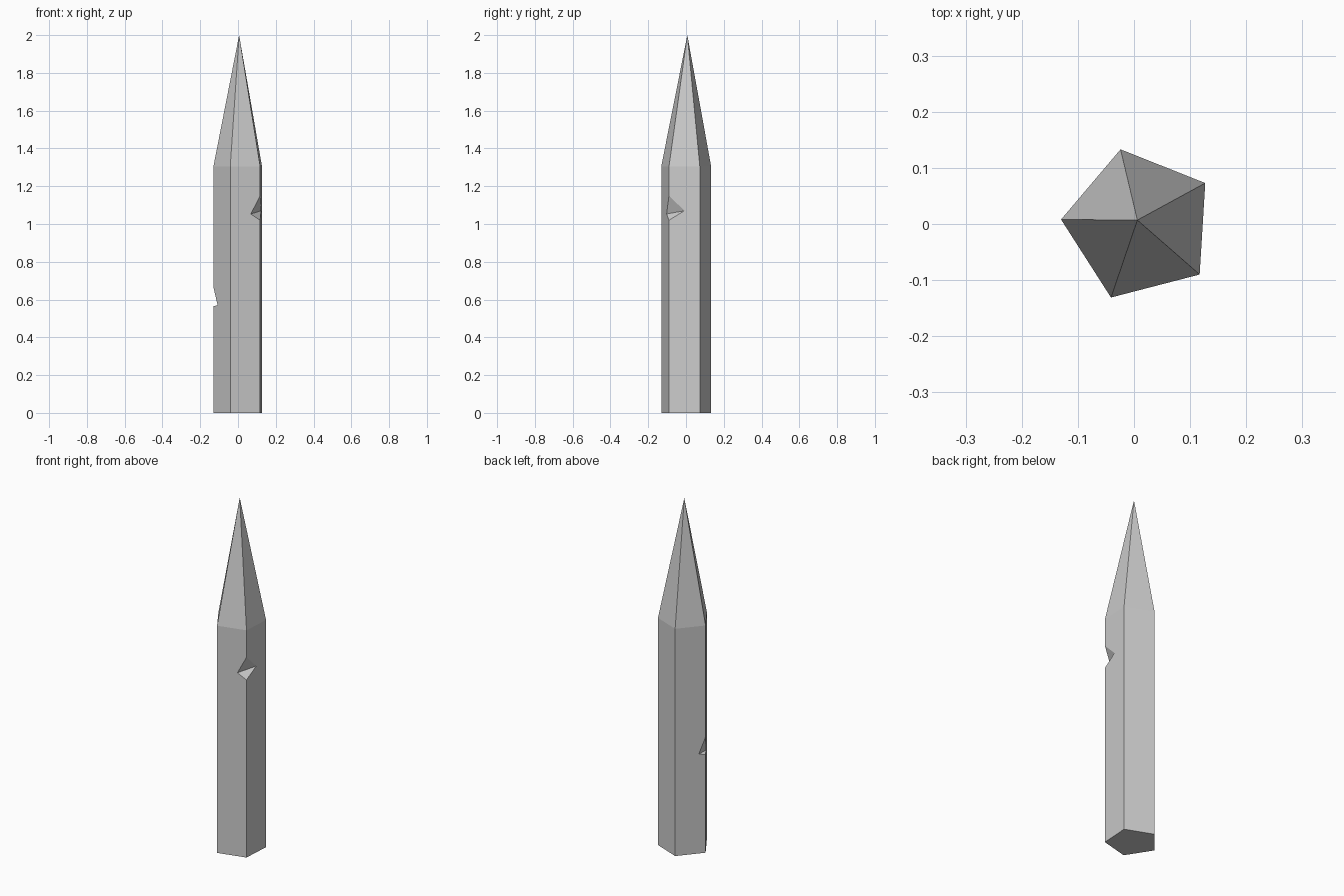
import bpy
import bmesh
from mathutils import Vector

if "Cube" in bpy.data.objects:
    bpy.data.objects.remove(bpy.data.objects["Cube"], do_unlink=True)

# Irregular five-sided section of the stake
SECTION = [(-0.13, 0.008), (-0.041, -0.131), (0.117, -0.09),
           (0.127, 0.073), (-0.024, 0.133)]
SHOULDER, TIP = 1.305, (0.006, 0.007, 2.0)

grey = bpy.data.materials.new("stone grey")
grey.use_nodes = True
colour = (0.6, 0.6, 0.6, 1)
grey.diffuse_color = colour
grey.node_tree.nodes["Principled BSDF"].inputs["Base Color"].default_value = colour


def add_object(name, bm):
    bmesh.ops.recalc_face_normals(bm, faces=bm.faces)
    mesh = bpy.data.meshes.new(name)
    bm.to_mesh(mesh)
    bm.free()
    mesh.materials.append(grey)
    obj = bpy.data.objects.new(name, mesh)
    bpy.context.collection.objects.link(obj)
    return obj


def make_stake():
    bm = bmesh.new()
    base = bm.faces.new([bm.verts.new((x, y, 0)) for x, y in SECTION])
    # Shaft: raise a copy of the base
    ret = bmesh.ops.extrude_face_region(bm, geom=[base], use_keep_orig=True)
    top = [g for g in ret["geom"] if isinstance(g, bmesh.types.BMFace)][0]
    bmesh.ops.translate(bm, verts=top.verts, vec=(0, 0, SHOULDER))
    # Point: fan the shoulder up to the tip
    apex = bmesh.ops.poke(bm, faces=[top])["verts"][0]
    apex.co = TIP
    return add_object("stake", bm)


def on_side(i, j, t, z):
    """Point on the shaft side between section corners i and j."""
    p = Vector(SECTION[i]).lerp(Vector(SECTION[j]), t)
    return Vector((p.x, p.y, z))


def cut_notch(stake, corner, upper, lower, start, end):
    """Chip a shaft edge with a wedge whose crease runs from start to end."""
    middle = (start + end) / 2
    points = [on_side(corner, corner, 0, upper),
              on_side(corner, corner, 0, lower), start, end]
    bm = bmesh.new()
    for p in points:
        bm.verts.new(middle + (p - middle) * 2)
    bmesh.ops.convex_hull(bm, input=bm.verts)
    cutter = add_object("notch_cutter", bm)
    cutter.hide_render = True
    mod = stake.modifiers.new("notch", "BOOLEAN")
    mod.operation, mod.solver, mod.object = "DIFFERENCE", "EXACT", cutter
    bpy.context.view_layer.objects.active = stake
    bpy.ops.object.modifier_apply(modifier=mod.name)
    bpy.data.objects.remove(cutter, do_unlink=True)


stake = make_stake()
# Upper notch on the front edge, lower notch on the side edge
cut_notch(stake, 2, 1.15, 1.02, on_side(2, 1, 0.31, 1.053), on_side(2, 3, 0.5, 1.07))
cut_notch(stake, 0, 0.665, 0.565, on_side(0, 1, 0.25, 0.57), on_side(0, 4, 0.225, 0.57))
